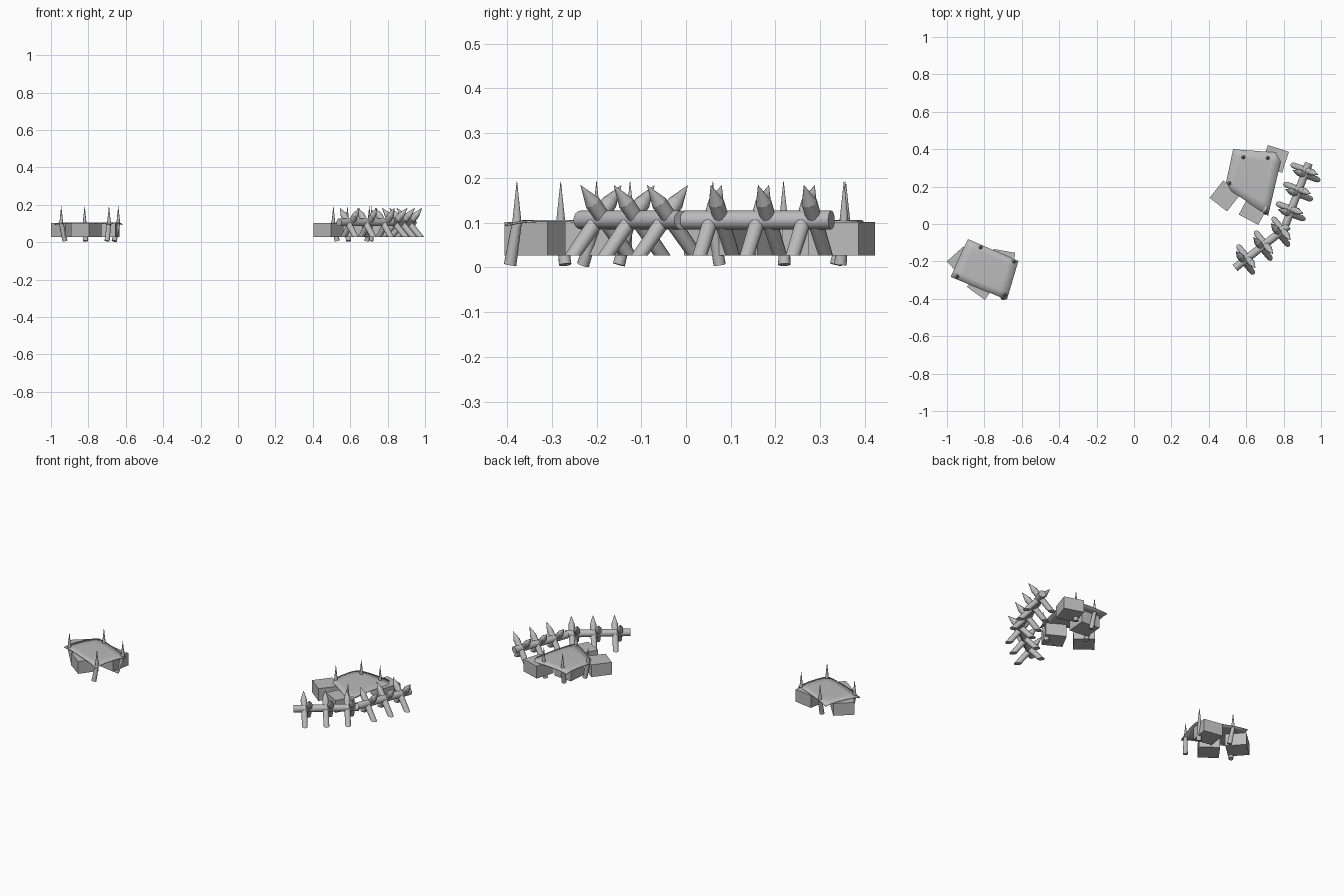
import bpy, bmesh, math
from mathutils import Vector, Matrix

cube = bpy.data.objects.get("Cube")
if cube:
    bpy.data.objects.remove(cube, do_unlink=True)

mat = bpy.data.materials.new("plain_grey")
mat.use_nodes = True
grey = (0.5, 0.5, 0.5, 1)
mat.diffuse_color = grey
mat.node_tree.nodes["Principled BSDF"].inputs["Base Color"].default_value = grey

GROUND_CUT = 0.027
BOX_SIZE, BOX_HEIGHT = 0.118, 0.075


def finish(bm, name, smooth=True):
    bmesh.ops.recalc_face_normals(bm, faces=bm.faces)
    me = bpy.data.meshes.new(name)
    bm.to_mesh(me)
    bm.free()
    me.materials.append(mat)
    ob = bpy.data.objects.new(name, me)
    bpy.context.collection.objects.link(ob)
    if smooth:
        bpy.ops.object.select_all(action='DESELECT')
        ob.select_set(True)
        bpy.context.view_layer.objects.active = ob
        bpy.ops.object.shade_smooth_by_angle(angle=math.radians(40))
    return ob


def rod(bm, start, end, r1, r2, sides=12):
    """Add a capped round or tapered rod between two points."""
    start, end = Vector(start), Vector(end)
    axis = end - start
    turn = axis.to_track_quat('Z', 'Y').to_matrix().to_4x4()
    bmesh.ops.create_cone(bm, cap_ends=True, segments=sides, radius1=r1, radius2=r2,
                          depth=axis.length,
                          matrix=Matrix.Translation((start + end) / 2) @ turn)


def box(name, x, y, angle):
    bm = bmesh.new()
    m = (Matrix.Translation((x, y, GROUND_CUT + BOX_HEIGHT / 2))
         @ Matrix.Rotation(math.radians(angle), 4, 'Z')
         @ Matrix.Diagonal((BOX_SIZE, BOX_SIZE, BOX_HEIGHT, 1)))
    bmesh.ops.create_cube(bm, size=1, matrix=m)
    finish(bm, name, smooth=False)


def cover(name, corners, n=6):
    """Thin sheet over the boxes, dipping at its pinned corners."""
    a, b, c, d = [Vector(p) for p in corners]
    bm = bmesh.new()
    grid = []
    for i in range(n + 1):
        u = i / n
        row = []
        for j in range(n + 1):
            v = j / n
            p = a.lerp(b, u).lerp(d.lerp(c, u), v)
            dip = (abs(2 * u - 1) * abs(2 * v - 1)) ** 3
            row.append(bm.verts.new((p.x, p.y, 0.106 - 0.01 * dip)))
        grid.append(row)
    for i in range(n):
        for j in range(n):
            bm.faces.new((grid[i][j], grid[i + 1][j], grid[i + 1][j + 1], grid[i][j + 1]))
    ob = finish(bm, name)
    mod = ob.modifiers.new("thickness", 'SOLIDIFY')
    mod.thickness = 0.004


def peg(name, x, y, foot_x, foot_y):
    """Leaning shaft under the cover with an upright spike above it."""
    bm = bmesh.new()
    rod(bm, (foot_x, foot_y, 0.006), (x, y, 0.1), 0.014, 0.011)
    rod(bm, (x, y, 0.094), (x, y, 0.192), 0.011, 0.0005)
    finish(bm, name)


def stake(name, centre, across, along_shift):
    """Sharpened slanted stake with its foot cut level."""
    lean = (across * 0.66 + Vector((0, 0, 0.75))).normalized()
    mid = centre + along_shift
    bm = bmesh.new()
    rod(bm, mid - lean * 0.14, mid + lean * 0.052, 0.015, 0.018)
    rod(bm, mid + lean * 0.051, mid + lean * 0.103, 0.018, 0.0005)
    bmesh.ops.bisect_plane(bm, geom=bm.verts[:] + bm.edges[:] + bm.faces[:],
                           plane_co=(0, 0, GROUND_CUT), plane_no=(0, 0, -1), clear_outer=True)
    bmesh.ops.holes_fill(bm, edges=[e for e in bm.edges if e.is_boundary])
    finish(bm, name)


def barricade(name, start, end, stops):
    """Horizontal log carrying crossed pairs of stakes."""
    start, end = Vector((*start, 0.106)), Vector((*end, 0.106))
    along = (end - start).normalized()
    across = Vector((along.y, -along.x, 0))
    bm = bmesh.new()
    rod(bm, start, end, 0.021, 0.021, 16)
    finish(bm, name + "_log")
    for i, t in enumerate(stops):
        for side in (-1, 1):
            stake(f"{name}_stake_{i}_{side}", start.lerp(end, t), across * side,
                  along * 0.013 * side)


# Covered stack on the right
for i, spec in enumerate([(-0.703, -0.202, -10), (-0.811, -0.323, -36), (-0.917, -0.204, 42)]):
    box(f"right_box_{i}", *spec)
cover("right_cover", [(-0.888, -0.08), (-0.618, -0.198), (-0.68, -0.405), (-0.98, -0.283)])
for i, spec in enumerate([(-0.945, -0.28, -0.925, -0.27), (-0.82, -0.125, -0.815, -0.15),
                          (-0.64, -0.2, -0.662, -0.23), (-0.69, -0.378, -0.7, -0.393)]):
    peg(f"right_peg_{i}", *spec)

# Covered stack on the left
for i, spec in enumerate([(0.754, 0.348, -18), (0.487, 0.15, -38),
                          (0.64, 0.075, -28), (0.592, 0.28, -5)]):
    box(f"left_box_{i}", *spec)
cover("left_cover", [(0.53, 0.4), (0.795, 0.38), (0.717, 0.043), (0.487, 0.198)])
for i, spec in enumerate([(0.585, 0.357, 0.59, 0.335), (0.715, 0.353, 0.71, 0.345),
                          (0.51, 0.218, 0.53, 0.22), (0.702, 0.06, 0.69, 0.075)]):
    peg(f"left_peg_{i}", *spec)

# Spiked log barricades
barricade("front_barricade", (0.54, -0.235), (0.825, -0.01), (0.2, 0.53, 0.86))
barricade("back_barricade", (0.81, -0.005), (0.935, 0.325), (0.22, 0.54, 0.85))
